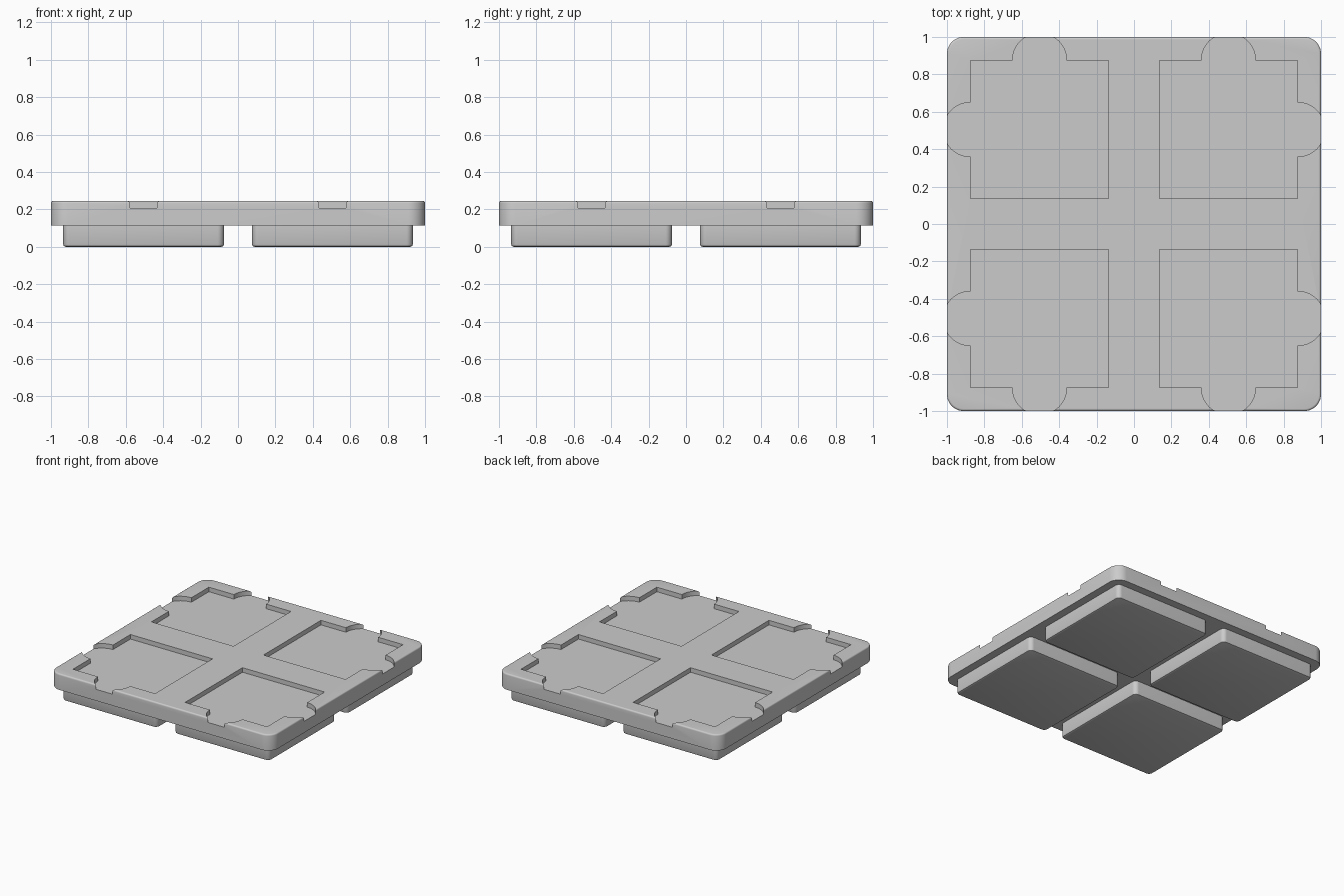
import bpy, bmesh
from math import sin, cos, pi

cube = bpy.data.objects.get("Cube")
if cube:
    bpy.data.objects.remove(cube, do_unlink=True)

grey = bpy.data.materials.new("plain_grey")
grey.use_nodes = True
grey.diffuse_color = (0.6, 0.6, 0.6, 1)
grey.node_tree.nodes["Principled BSDF"].inputs["Base Color"].default_value = (0.6, 0.6, 0.6, 1)

TOP, DECK, FLOOR = 0.245, 0.115, 0.208   # plate top, plate underside, pocket floor
MID = 0.505                              # centre of each quarter


def arc(cx, cy, r, start, end, steps):
    angles = [start + (end - start) * k / steps for k in range(steps + 1)]
    return [(cx + r * cos(a), cy + r * sin(a)) for a in angles]


def rounded_square(half, radius):
    pts = []
    for k, (sx, sy) in enumerate([(1, 1), (-1, 1), (-1, -1), (1, -1)]):
        c = half - radius
        pts += arc(sx * c, sy * c, radius, k * pi / 2, (k + 1) * pi / 2, 10)
    return pts


def loft(bm, sections):
    """Join matching outlines, given as (points, z), into a closed solid."""
    rings = [[bm.verts.new((x, y, z)) for x, y in pts] for pts, z in sections]
    for low, high in zip(rings, rings[1:]):
        for i in range(len(low)):
            j = (i + 1) % len(low)
            bm.faces.new((low[i], low[j], high[j], high[i]))
    bm.faces.new(rings[0][::-1])
    bm.faces.new(rings[-1])


def make_object(name, bm, location=(0, 0, 0)):
    bmesh.ops.recalc_face_normals(bm, faces=bm.faces)
    mesh = bpy.data.meshes.new(name)
    bm.to_mesh(mesh)
    bm.free()
    mesh.materials.append(grey)
    obj = bpy.data.objects.new(name, mesh)
    obj.location = location
    bpy.context.collection.objects.link(obj)
    return obj


def select_only(obj):
    bpy.ops.object.select_all(action="DESELECT")
    obj.select_set(True)
    bpy.context.view_layer.objects.active = obj


def smooth(obj):
    select_only(obj)
    bpy.ops.object.shade_smooth_by_angle(angle=0.6)


def rounded_block(name, half, radius, profile, location=(0, 0, 0)):
    bm = bmesh.new()
    loft(bm, [(rounded_square(half - d, radius - d), z) for d, z in profile])
    return make_object(name, bm, location)


# Plate with a softened top rim
rim = 0.012
rim_profile = [(rim * (1 - cos(a)), TOP - rim + rim * sin(a)) for a in (0, pi / 8, pi / 4, 3 * pi / 8, pi / 2)]
plate = rounded_block("plate", 1.0, 0.09, [(0, DECK)] + rim_profile)

# Pocket cutter: square recess with a round finger notch on each outer side
inner, outer, notch = 0.135, 0.875, 0.145
outline = [(inner, inner), (outer, inner)]
outline += arc(outer, MID, notch, -pi / 2, pi / 2, 32)
outline += [(outer, outer)]
outline += arc(MID, outer, notch, 0, pi, 32)
outline += [(inner, outer)]

bm = bmesh.new()
quarters = [(sx, sy) for sx in (-1, 1) for sy in (-1, 1)]
for sx, sy in quarters:
    pts = [(sx * x, sy * y) for x, y in outline]
    loft(bm, [(pts, FLOOR), (pts, TOP + 0.1)])
cutter = make_object("pocket_cutter", bm)

cut = plate.modifiers.new("pockets", "BOOLEAN")
cut.operation = "DIFFERENCE"
cut.solver = "EXACT"
cut.object = cutter
select_only(plate)
bpy.ops.object.modifier_apply(modifier=cut.name)
bpy.data.objects.remove(cutter, do_unlink=True)
smooth(plate)

# Four square feet with rounded corners and chamfered undersides
for sx, sy in quarters:
    name = ("back" if sy > 0 else "front") + ("_left" if sx > 0 else "_right") + "_foot"
    foot = rounded_block(name, 0.43, 0.035, [(0.014, 0), (0.004, 0.004), (0, 0.014), (0, DECK)],
                         (sx * MID, sy * MID, 0))
    smooth(foot)
